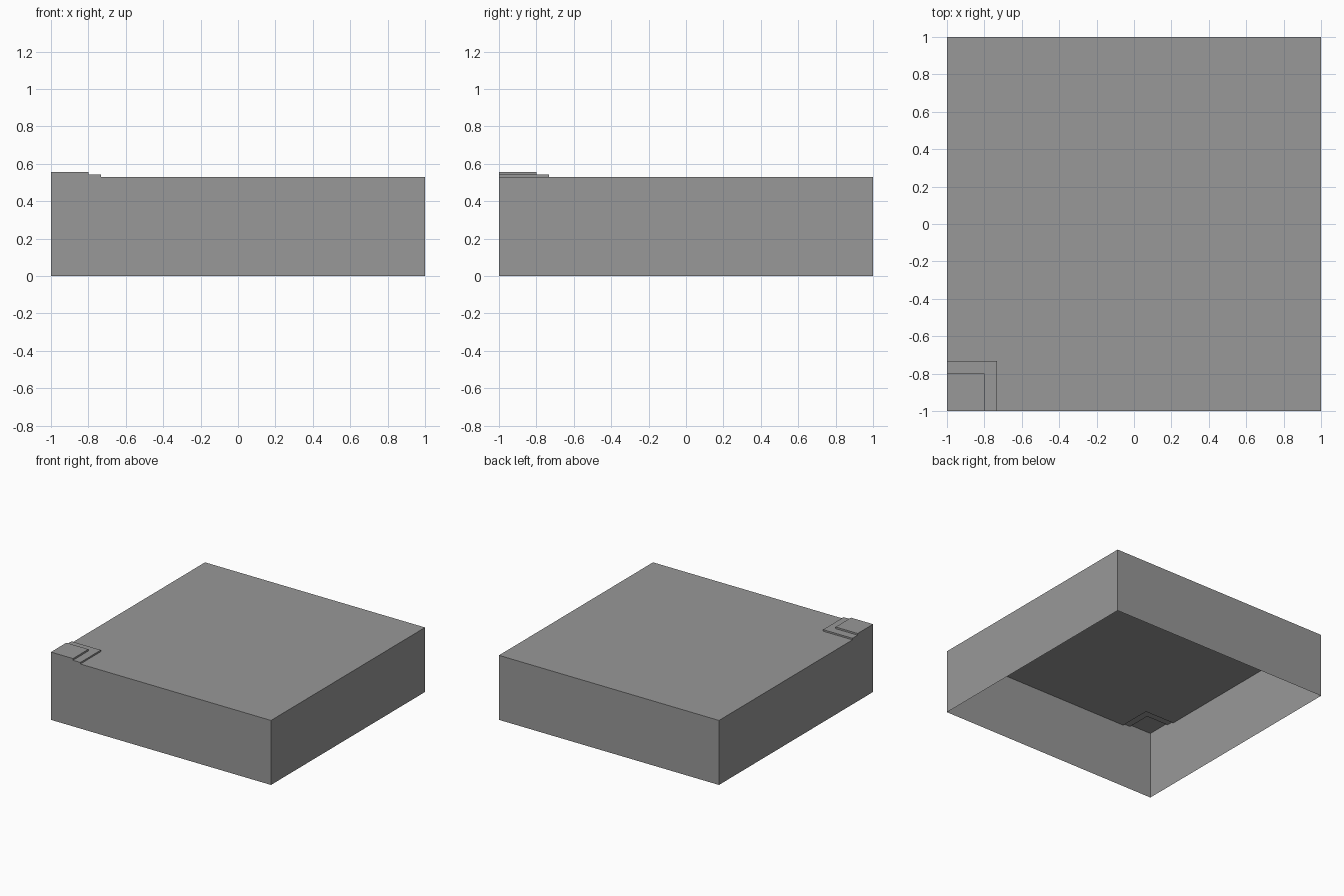
import bpy, bmesh

if "Cube" in bpy.data.objects:
    bpy.data.objects.remove(bpy.data.objects["Cube"])

# Tiers of the block, all sharing the front-left corner: (side length, top height)
TIERS = [(2.0, 0.53), (0.267, 0.543), (0.2, 0.557)]

bm = bmesh.new()


def face(points):
    bm.faces.new([bm.verts.new(p) for p in points])


def both(points):
    """Add a face and its mirror across the corner diagonal (x and y swapped)."""
    face(points)
    face([(y, x, z) for x, y, z in reversed(points)])


# Stepped outline shared by the front and left walls
outline = [(-1, 0), (1, 0)]
for i, (size, z) in enumerate(TIERS):
    edge = size - 1
    if i:
        outline.append((edge, TIERS[i - 1][1]))
    outline.append((edge, z))
outline.append((-1, TIERS[-1][1]))
both([(a, -1, z) for a, z in outline])

# Risers (the lowest pair are the right and back walls) and L-shaped treads
floor = 0
for i, (size, z) in enumerate(TIERS):
    e = size - 1
    both([(e, -1, floor), (e, e, floor), (e, e, z), (e, -1, z)])
    if i + 1 < len(TIERS):
        n = TIERS[i + 1][0] - 1
        face([(n, -1, z), (e, -1, z), (e, e, z), (-1, e, z), (-1, n, z), (n, n, z)])
    else:
        face([(-1, -1, z), (e, -1, z), (e, e, z), (-1, e, z)])
    floor = z

# Weld into one thin shell, left open underneath
bmesh.ops.remove_doubles(bm, verts=bm.verts[:], dist=1e-5)
mesh = bpy.data.meshes.new("stepped_corner_block")
bm.to_mesh(mesh)
bm.free()
block = bpy.data.objects.new("stepped_corner_block", mesh)
bpy.context.collection.objects.link(block)

# Dark grey finish
grey = bpy.data.materials.new("dark_grey")
grey.diffuse_color = (0.314, 0.314, 0.314, 1)
grey.use_nodes = True
grey.node_tree.nodes["Principled BSDF"].inputs["Base Color"].default_value = grey.diffuse_color
mesh.materials.append(grey)
